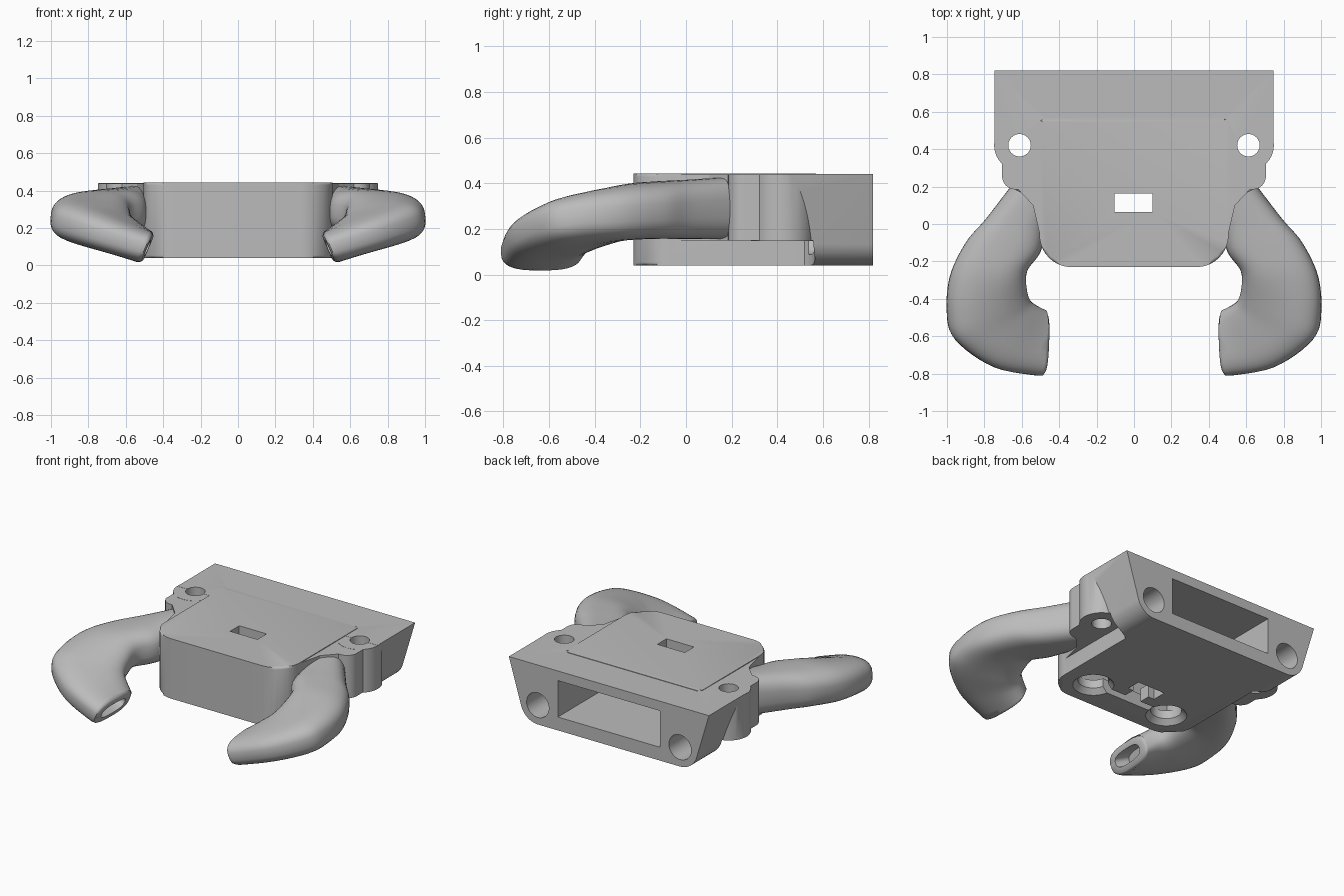
import bpy, bmesh, math
from mathutils import Vector

if "Cube" in bpy.data.objects:
    bpy.data.objects.remove(bpy.data.objects["Cube"], do_unlink=True)

grey = bpy.data.materials.new("plain grey")
grey.use_nodes = True
grey.diffuse_color = (0.5, 0.5, 0.5, 1)
grey.node_tree.nodes["Principled BSDF"].inputs["Base Color"].default_value = (0.5, 0.5, 0.5, 1)


def finish(name, bm):
    bmesh.ops.recalc_face_normals(bm, faces=bm.faces)
    mesh = bpy.data.meshes.new(name)
    bm.to_mesh(mesh)
    bm.free()
    mesh.materials.append(grey)
    ob = bpy.data.objects.new(name, mesh)
    bpy.context.collection.objects.link(ob)
    return ob


def rounded(points, steps=10):
    """Replace corners (x, y, radius) of a polygon with arcs."""
    out = []
    for i, (x, y, r) in enumerate(points):
        p = Vector((x, y))
        if r == 0:
            out.append(p)
            continue
        d0 = (Vector(points[i - 1][:2]) - p).normalized()
        d1 = (Vector(points[(i + 1) % len(points)][:2]) - p).normalized()
        half = d0.angle(d1) / 2
        centre = p + (d0 + d1).normalized() * (r / math.sin(half))
        a = p + d0 * (r / math.tan(half)) - centre
        b = p + d1 * (r / math.tan(half)) - centre
        for k in range(steps + 1):
            t = k / steps
            out.append(centre + a.lerp(b, t).normalized() * r)
    return out


def prism(name, points, lo, hi, axis="z", bevel=0):
    bm = bmesh.new()
    place = (lambda p, h: (p.x, p.y, h)) if axis == "z" else (lambda p, h: (p.x, h, p.y))
    pts = rounded(points)
    rings = [[bm.verts.new(place(p, h)) for p in pts] for h in (lo, hi)]
    caps = [bm.faces.new(r) for r in rings]
    for i in range(len(pts)):
        j = (i + 1) % len(pts)
        bm.faces.new((rings[0][i], rings[0][j], rings[1][j], rings[1][i]))
    if bevel:
        edges = list({e for f in caps for e in f.edges})
        bmesh.ops.bevel(bm, geom=edges, offset=bevel, segments=3, profile=0.5, affect='EDGES')
    return finish(name, bm)


def box(name, x0, x1, y0, y1, z0, z1):
    return prism(name, [(x0, y0, 0), (x1, y0, 0), (x1, y1, 0), (x0, y1, 0)], z0, z1)


def cylinder(name, x, y, r, lo, hi, axis="z", top_r=None):
    bm = bmesh.new()
    bmesh.ops.create_cone(bm, cap_ends=True, segments=40, radius1=r,
                          radius2=r if top_r is None else top_r, depth=hi - lo)
    for v in bm.verts:
        h = v.co.z + (lo + hi) / 2
        v.co = (v.co.x + x, v.co.y + y, h) if axis == "z" else (v.co.x + x, h, v.co.y + y)
    return finish(name, bm)


def combine(base, other, operation):
    mod = base.modifiers.new("join", 'BOOLEAN')
    mod.object, mod.operation, mod.solver = other, operation, 'EXACT'
    bpy.context.view_layer.objects.active = base
    bpy.ops.object.modifier_apply(modifier=mod.name)
    bpy.data.objects.remove(other, do_unlink=True)


def smooth(ob, degrees):
    bpy.ops.object.select_all(action='DESELECT')
    ob.select_set(True)
    bpy.context.view_layer.objects.active = ob
    bpy.ops.object.shade_smooth_by_angle(angle=math.radians(degrees))


# Housing: front block, flared rear block, necks and lugs
body = prism("housing", [(-0.505, -0.23, 0.17), (0.505, -0.23, 0.17), (0.505, 0.57, 0.03),
                         (-0.505, 0.57, 0.03)], 0.04, 0.443, bevel=0.015)
rear = prism("rear_block", [(-0.745, 0.44, 0), (-0.625, 0.04, 0.13), (0.625, 0.04, 0.13),
                            (0.745, 0.44, 0)], 0.42, 0.82, axis="y")
for s in (-1, 1):
    combine(rear, cylinder("lug_clearance", s * 0.61, 0.42, 0.145, -0.1, 0.15), 'DIFFERENCE')
combine(body, rear, 'UNION')
for s in (-1, 1):
    neck = [(0.3, -0.05, 0), (0.505, -0.05, 0), (0.54, 0.1, 0), (0.62, 0.185, 0),
            (0.705, 0.185, 0.07), (0.705, 0.36, 0), (0.3, 0.36, 0)]
    combine(body, prism("neck", [(s * x, y, r) for x, y, r in neck], 0.15, 0.438), 'UNION')
    combine(body, cylinder("lug", s * 0.612, 0.421, 0.136, 0.148, 0.439), 'UNION')

# Openings: rear pocket, through slot, lower channel, and all round holes
cuts = [box("pocket", -0.38, 0.38, -0.14, 0.9, 0.13, 0.375),
        box("slot", -0.105, 0.1, 0.065, 0.162, -0.1, 0.6),
        box("channel", -0.29, 0.29, -0.06, -0.01, -0.1, 0.2),
        box("channel_notch", -0.06, 0.06, -0.05, 0.1, -0.1, 0.2)]
for s in (-1, 1):
    cuts += [cylinder("screw_hole", s * 0.612, 0.421, 0.06, -0.1, 0.6),
             cylinder("rear_hole", s * 0.53, 0.17, 0.083, 0.54, 0.9, axis="y"),
             cylinder("lower_hole", s * 0.29, -0.04, 0.095, -0.1, 0.2),
             cylinder("countersink", s * 0.29, -0.04, 0.135, 0.03, 0.075, top_r=0.094)]
for cut in cuts:
    combine(body, cut, 'DIFFERENCE')
smooth(body, 30)

# Claw arm stations: inner edge, outer edge, half thickness
stations = [((0.44, 0.10, 0.29), (0.66, 0.20, 0.29), 0.135),
            ((0.47, -0.02, 0.29), (0.79, 0.03, 0.28), 0.13),
            ((0.50, -0.15, 0.29), (0.90, -0.10, 0.275), 0.125),
            ((0.57, -0.25, 0.28), (0.985, -0.28, 0.265), 0.122),
            ((0.575, -0.34, 0.23), (1.0, -0.47, 0.255), 0.118),
            ((0.56, -0.40, 0.19), (0.955, -0.62, 0.23), 0.112),
            ((0.53, -0.43, 0.155), (0.75, -0.765, 0.165), 0.10),
            ((0.475, -0.46, 0.095), (0.49, -0.815, 0.09), 0.088)]


def spline(values, i, t):
    p = [values[min(max(i + k, 0), len(values) - 1)] for k in (-1, 0, 1, 2)]
    return p[1] + 0.5 * t * (p[2] - p[0] + t * (2 * p[0] - 5 * p[1] + 4 * p[2] - p[3]
                             + t * (3 * (p[1] - p[2]) + p[3] - p[0])))


def arm(name, side, sides=36, steps=6):
    inner = [Vector(s[0]) for s in stations]
    outer = [Vector(s[1]) for s in stations]
    thick = [s[2] for s in stations]
    samples = [(i, k / steps) for i in range(len(stations) - 1) for k in range(steps)]
    samples.append((len(stations) - 2, 1.0))
    frames = []
    for i, t in samples:
        a, b = spline(inner, i, t), spline(outer, i, t)
        frames.append(((a + b) / 2, (b - a) / 2, spline(thick, i, t)))
    rings = []
    for n, (c, half, h) in enumerate(frames):
        tangent = (frames[min(n + 1, len(frames) - 1)][0] - frames[max(n - 1, 0)][0]).normalized()
        up = half.cross(tangent).normalized()
        rings.append((c, half, (up if up.z > 0 else -up) * h))
    # Rounded tip with a pocket sunk into its end
    c, half, up = rings[-1]
    rings[-1] = (c - tangent * 0.02, half, up)
    for wide, high, shift in ((0.98, 0.95, -0.008), (0.92, 0.84, 0.0), (0.66, 0.5, 0.0),
                              (0.64, 0.48, -0.1)):
        rings.append((c + tangent * shift, half * wide, up * high))
    bm = bmesh.new()
    loops = []
    for c, half, up in rings:
        loop = []
        for k in range(sides):
            a = 2 * math.pi * k / sides
            u, v = (math.copysign(abs(f) ** 0.72, f) for f in (math.cos(a), math.sin(a)))
            p = c + half * u + up * v
            loop.append(bm.verts.new((p.x * side, p.y, max(p.z, 0))))
        loops.append(loop)
    for a, b in zip(loops, loops[1:]):
        for k in range(sides):
            j = (k + 1) % sides
            bm.faces.new((a[k], a[j], b[j], b[k]))
    bm.faces.new(loops[0])
    bm.faces.new(loops[-1])
    smooth(finish(name, bm), 40)


arm("left_arm", 1)
arm("right_arm", -1)
